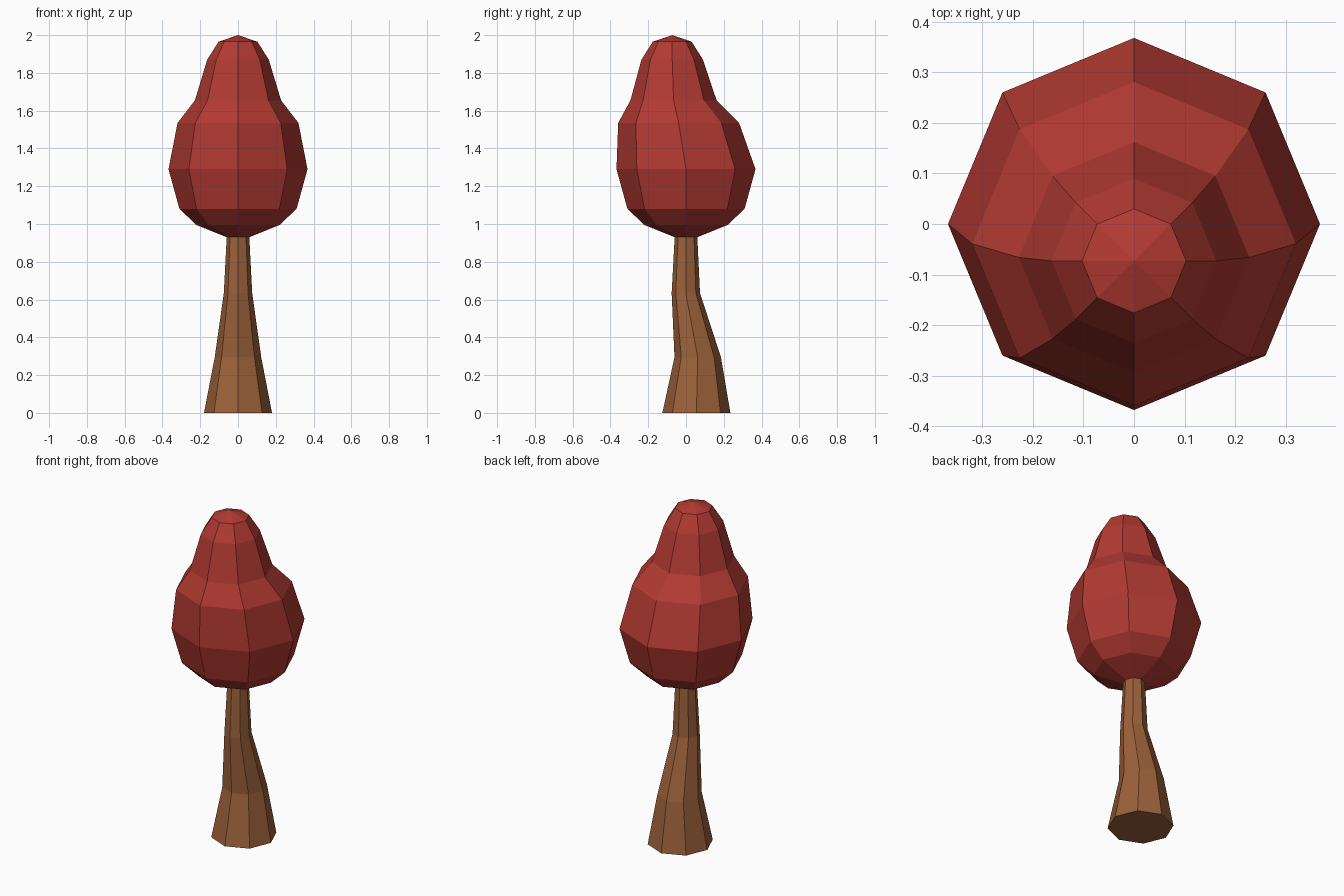
import bpy, bmesh, math

if "Cube" in bpy.data.objects:
    bpy.data.objects.remove(bpy.data.objects["Cube"])

SIDES = 8


def material(name, rgb):
    m = bpy.data.materials.new(name)
    m.diffuse_color = (*rgb, 1.0)
    m.use_nodes = True
    m.node_tree.nodes["Principled BSDF"].inputs["Base Color"].default_value = m.diffuse_color
    return m


def loft(name, rings, mat, bottom_cap=False, apex=None):
    """Skin eight-sided rings given as (z, radius, y centre)."""
    bm = bmesh.new()
    loops = []
    for z, r, cy in rings:
        loops.append([bm.verts.new((r * math.cos(2 * math.pi * i / SIDES),
                                    cy + r * math.sin(2 * math.pi * i / SIDES), z))
                      for i in range(SIDES)])
    for a, b in zip(loops, loops[1:]):
        for i in range(SIDES):
            j = (i + 1) % SIDES
            bm.faces.new((a[i], a[j], b[j], b[i]))
    if bottom_cap:
        bm.faces.new(loops[0][::-1])
    if apex:
        tip = bm.verts.new(apex)
        for i in range(SIDES):
            bm.faces.new((loops[-1][i], loops[-1][(i + 1) % SIDES], tip))
    me = bpy.data.meshes.new(name)
    bm.to_mesh(me)
    bm.free()
    me.materials.append(mat)
    ob = bpy.data.objects.new(name, me)
    bpy.context.collection.objects.link(ob)
    return ob


bark = material("brown bark", (0.328, 0.119, 0.042))
leaves = material("red leaves", (0.445, 0.042, 0.032))

# Bent, tapering trunk
loft("trunk", [(0.0, 0.18, 0.055), (0.295, 0.123, 0.062),
               (0.635, 0.075, -0.001), (0.93, 0.06, 0.0)],
     bark, bottom_cap=True)

# Pear-shaped canopy leaning to the front, joined to the trunk top
loft("canopy", [(0.93, 0.06, 0.0), (0.995, 0.22, 0.0), (1.08, 0.31, 0.0),
                (1.29, 0.368, 0.0), (1.535, 0.32, -0.039),
                (1.655, 0.228, -0.066), (1.87, 0.163, -0.073),
                (1.965, 0.103, -0.073)],
     leaves, apex=(0.0, -0.073, 2.0))
